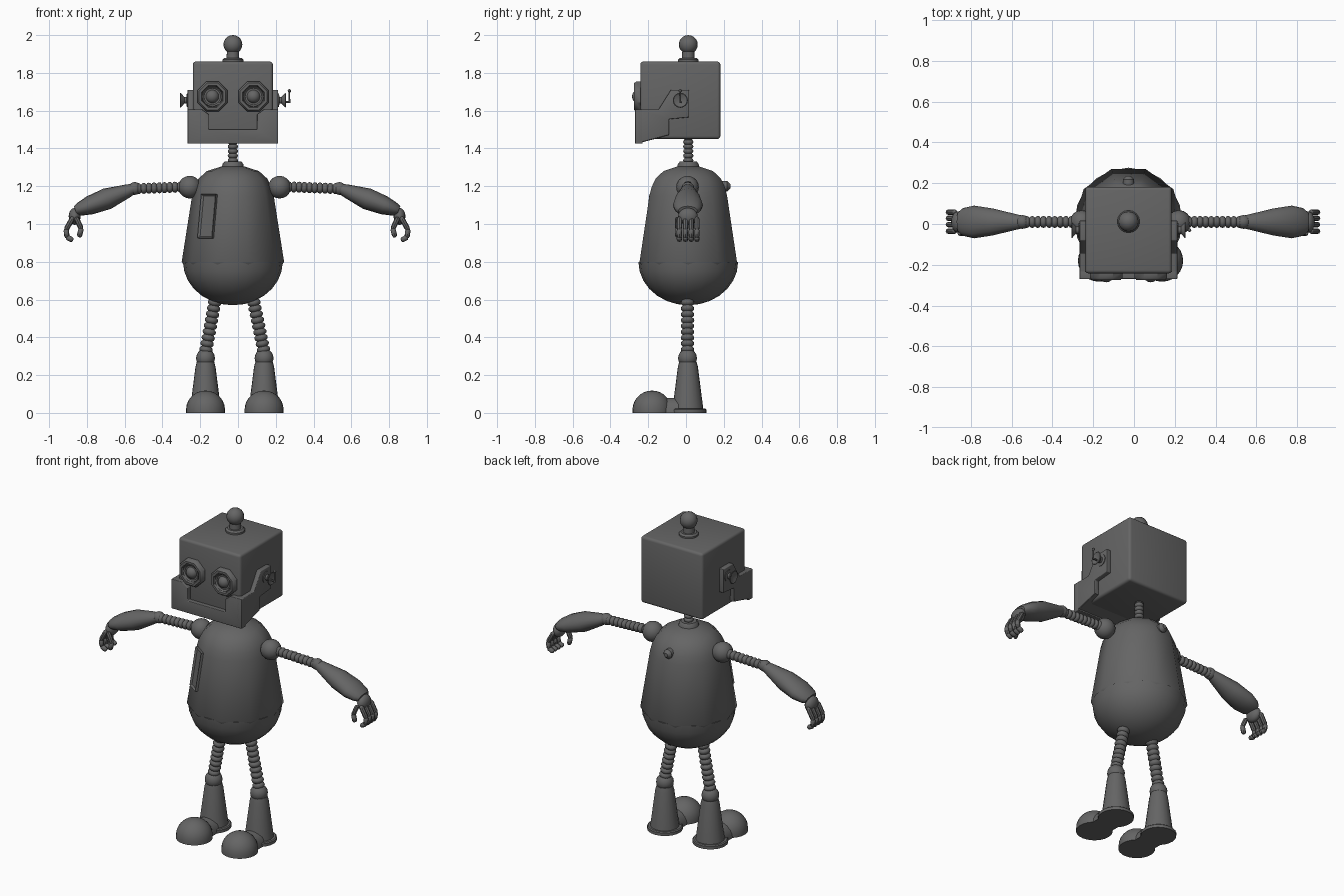
import bpy, bmesh, math
from mathutils import Vector, Matrix

cube = bpy.data.objects.get("Cube")
if cube:
    bpy.data.objects.remove(cube, do_unlink=True)

grey = bpy.data.materials.new("dark grey metal")
grey.use_nodes = True
grey.diffuse_color = (0.13, 0.13, 0.13, 1)
grey.node_tree.nodes["Principled BSDF"].inputs["Base Color"].default_value = grey.diffuse_color

CX, CY = -0.027, 0.012      # body axis


def finish(name, bm, bevel=0.0):
    bmesh.ops.remove_doubles(bm, verts=bm.verts, dist=0.0001)
    bmesh.ops.recalc_face_normals(bm, faces=bm.faces)
    mesh = bpy.data.meshes.new(name)
    bm.to_mesh(mesh)
    bm.free()
    mesh.materials.append(grey)
    ob = bpy.data.objects.new(name, mesh)
    bpy.context.collection.objects.link(ob)
    bpy.ops.object.select_all(action='DESELECT')
    bpy.context.view_layer.objects.active = ob
    ob.select_set(True)
    if bevel:
        mod = ob.modifiers.new("bevel", 'BEVEL')
        mod.width, mod.segments = bevel, 3
        bpy.ops.object.modifier_apply(modifier="bevel")
    bpy.ops.object.shade_smooth_by_angle(angle=math.radians(40))
    return ob


def loft(name, a, b, profile, segs=16, phase=0.0, closed=False):
    """Rings (t, radius[, second radius]) along the line a-b."""
    a, b = Vector(a), Vector(b)
    d = b - a
    v = Vector((0, 1, 0)) if abs(d.normalized().y) < 0.9 else Vector((0, 0, 1))
    u = v.cross(d).normalized()
    bm = bmesh.new()
    rings = []
    for t, ru, *rest in profile:
        rv = rest[0] if rest else ru
        angles = [phase + math.tau * i / segs for i in range(segs)]
        rings.append([bm.verts.new(a + d * t + u * ru * math.cos(k) + v * rv * math.sin(k)) for k in angles])
    pairs = list(zip(rings, rings[1:])) + ([(rings[-1], rings[0])] if closed else [])
    for lo, hi in pairs:
        for i in range(segs):
            j = (i + 1) % segs
            bm.faces.new((lo[i], lo[j], hi[j], hi[i]))
    if not closed:
        for ring, row in ((rings[0], profile[0]), (rings[-1], profile[-1])):
            if row[1] > 0:
                bm.faces.new(ring)
    return finish(name, bm)


def ball(name, c, r, scale=(1, 1, 1), segs=16):
    bm = bmesh.new()
    bmesh.ops.create_uvsphere(bm, u_segments=segs, v_segments=segs // 2 + 2, radius=r)
    bmesh.ops.scale(bm, vec=scale, verts=bm.verts)
    bmesh.ops.translate(bm, vec=c, verts=bm.verts)
    return finish(name, bm)


def tube(name, a, b, r, n):
    """Flexible hose made of n rounded rings."""
    rows = []
    for i in range(n):
        rows += [((i + f) / n, r * k) for f, k in ((0, .72), (.2, .96), (.5, 1.05), (.8, .96))]
    return loft(name, a, b, rows + [(1, r * .72)], 12)


def box(name, c, size, bevel=0.0):
    bm = bmesh.new()
    bmesh.ops.create_cube(bm, size=1, matrix=Matrix.Translation(c) @ Matrix.Diagonal((*size, 1)))
    return finish(name, bm, bevel)


def prism(name, pts, axis, start, depth, bevel=0.0):
    """Extrude an outline along x (points are y,z) or y (points are x,z)."""
    bm = bmesh.new()
    put = (lambda p: (start, p[0], p[1])) if axis == 'x' else (lambda p: (p[0], start, p[1]))
    face = bm.faces.new([bm.verts.new(put(p)) for p in pts])
    new = bmesh.ops.extrude_face_region(bm, geom=[face])["geom"]
    move = (depth, 0, 0) if axis == 'x' else (0, depth, 0)
    bmesh.ops.translate(bm, vec=move, verts=[g for g in new if isinstance(g, bmesh.types.BMVert)])
    return finish(name, bm, bevel)


def arc(n, r, h, base=0.0):
    """Quarter ellipse rows, from the rim to the tip."""
    return [(base + h * math.sin(k), r * math.cos(k) if i < n else 0)
            for i, k in ((i, math.pi / 2 * i / n) for i in range(n + 1))]


# Torso: ten-sided shell over a rounded bowl
shell = [(.785, .262), (.80, .271), (1.15, .216), (1.195, .204), (1.24, .182), (1.28, .138), (1.305, .06)]
loft("torso_shell", (CX, CY, 0), (CX, CY, 1), shell, 10)
loft("torso_bowl", (CX, CY, .8), (CX, CY, -.2), arc(7, .264, .23), 20)
loft("neck_collar", (CX, CY, 1.29), (CX, CY, 1.33), [(0, .06), (.7, .055), (1, .045)])
tube("neck", (CX, CY, 1.325), (CX, CY, 1.47), .026, 6)
loft("back_button", (CX, .19, 1.2), (CX, .235, 1.2), [(0, .028), (.6, .028), (.8, .02), (1, .012)])

# Chest door with a raised frame, lying on a slanted torso facet
bm = bmesh.new()
bmesh.ops.create_cube(bm, size=1, matrix=Matrix.Diagonal((.096, .235, .03, 1)))
front = [f for f in bm.faces if f.normal.z > .9]
bmesh.ops.inset_region(bm, faces=front, thickness=.014)
bmesh.ops.translate(bm, vec=(0, 0, -.01), verts=front[0].verts)
ang = math.radians(36)
out = Vector((-math.sin(ang), -math.cos(ang), 0))
normal = (out + Vector((0, 0, .15))).normalized()
side = Vector((0, 0, 1)).cross(normal).normalized()
place = Matrix((side, normal.cross(side), normal)).transposed().to_4x4()
place.translation = Vector((CX, CY, 1.04)) + out * .222
bm.transform(place)
finish("chest_door", bm)

# Head with top knob
box("head", (CX, -.03, 1.655), (.424, .424, .41), .016)
loft("knob_base", (CX, .012, 1.855), (CX, .012, 1.88), [(0, .055), (.6, .055), (1, .045)])
loft("knob_stem", (CX, .012, 1.86), (CX, .012, 1.94), [(0, .035), (1, .03)])
ball("knob_ball", (CX, .012, 1.95), .05)

# Jaw: notched front plate, chin and stepped side plates
half = [(.24, 1.425), (.24, 1.607), (.165, 1.607), (.128, 1.58), (.128, 1.5)]
outline = [(CX + x, z) for x, z in half] + [(CX - x, z) for x, z in reversed(half)]
prism("jaw_front", outline, 'y', -.27, .04, .004)
chin = [(-.26, 1.425), (-.09, 1.47), (-.09, 1.5), (-.26, 1.5)]
prism("jaw_chin", chin, 'x', CX - .235, .47)
cheek = [(-.27, 1.425), (-.27, 1.607), (-.145, 1.607), (-.08, 1.71), (.017, 1.71),
         (.017, 1.565), (-.09, 1.555), (-.09, 1.472)]

for s, word in ((1, "left"), (-1, "right")):
    wide = .03
    prism(word + "_jaw_side", cheek, 'x', CX + s * .21, s * wide, .004)

    # Ear horn
    loft(word + "_ear", (CX + s * .235, -.03, 1.655), (CX + s * .28, -.03, 1.655),
         [(0, .035), (.2, .035), (.25, .018), (.5, .018), (.95, .04), (1, .036), (.8, .012)])

    # Eye: rounded octagonal rim, inner ring and pupil
    ex, ez = CX + s * .109, 1.675
    eye = lambda y: (ex, y, ez)
    loft(word + "_eye_rim", eye(-.235), eye(-.275),
         [(0, .086), (.7, .086), (1, .076), (1, .062), (.6, .055), (0, .055)], 8, math.pi / 8, True)
    loft(word + "_eye_ring", eye(-.235), eye(-.27), [(0, .058), (.6, .058), (.9, .052), (.7, .044)], 16)
    ball(word + "_pupil", eye(-.25), .036)

    # Shoulder, upper arm and elbow
    X = lambda x: s * x - .005
    ball(word + "_shoulder", (s * .238 - .018, .008, 1.195), .06)
    tube(word + "_upper_arm", (X(.26), .01, 1.197), (X(.535), .01, 1.187), .028, 10)
    ball(word + "_elbow", (X(.542), .01, 1.188), .034)
    loft(word + "_forearm", (X(.55), .01, 1.186), (X(.855), .01, 1.07),
         [(0, .028, .033), (.1, .036, .04), (.45, .057, .066), (.75, .05, .08), (.93, .036, .068), (1, .026, .05)])

    # Hand: palm and jointed digits
    ball(word + "_palm", (X(.86), .01, 1.04), .045, (.7, 1.15, 1))
    finger = [(.872, 1.03), (.905, .97), (.9, .93), (.872, .915)]
    thumb = [(.85, 1.03), (.825, .975), (.835, .935)]
    digits = [(y, finger) for y in (-.035, -.003, .028, .058)] + [(-.045, thumb)]
    for n, (y, path) in enumerate(digits):
        for k, (p, q) in enumerate(zip(path, path[1:])):
            loft(f"{word}_digit_{n}_{k}", (X(p[0]), y, p[1]), (X(q[0]), y, q[1]),
                 [(-.15, 0), (-.08, .009), (.1, .014), (.85, .014), (1.08, .009), (1.15, 0)], 8)

    # Leg: hose, ankle ball, tapered shin
    fx = s * .155 - .017
    tube(word + "_upper_leg", (s * .095 - .02, .008, .63), (fx, .008, .32), .034, 10)
    ball(word + "_knee", (fx, .008, .29), .05)
    loft(word + "_shin", (fx, .01, .01), (fx, .01, .27), [(0, .083), (.9, .053), (1, .046)], 20)

    # Foot: heel disc, domed toe and a low bridge between them
    loft(word + "_heel", (fx, .008, 0), (fx, .008, 1), [(0, .1), (.018, .1), (.023, .094)], 24)
    loft(word + "_toe", (fx, -.18, 0), (fx, -.18, 1), [(0, .103)] + arc(7, .103, .1, .018), 24)
    arch = [(fx - .072 * math.cos(math.pi * i / 10), .08 * math.sin(math.pi * i / 10)) for i in range(11)]
    prism(word + "_foot_bridge", arch, 'y', -.17, .13)

# Small aerial on the left ear
loft("aerial_arm", (.235, -.03, 1.645), (.274, -.03, 1.645), [(0, .005), (1, .005)], 8)
loft("aerial_rod", (.272, -.03, 1.64), (.272, -.03, 1.7), [(0, .005), (1, .004)], 8)
ball("aerial_tip", (.272, -.03, 1.705), .009, segs=8)
